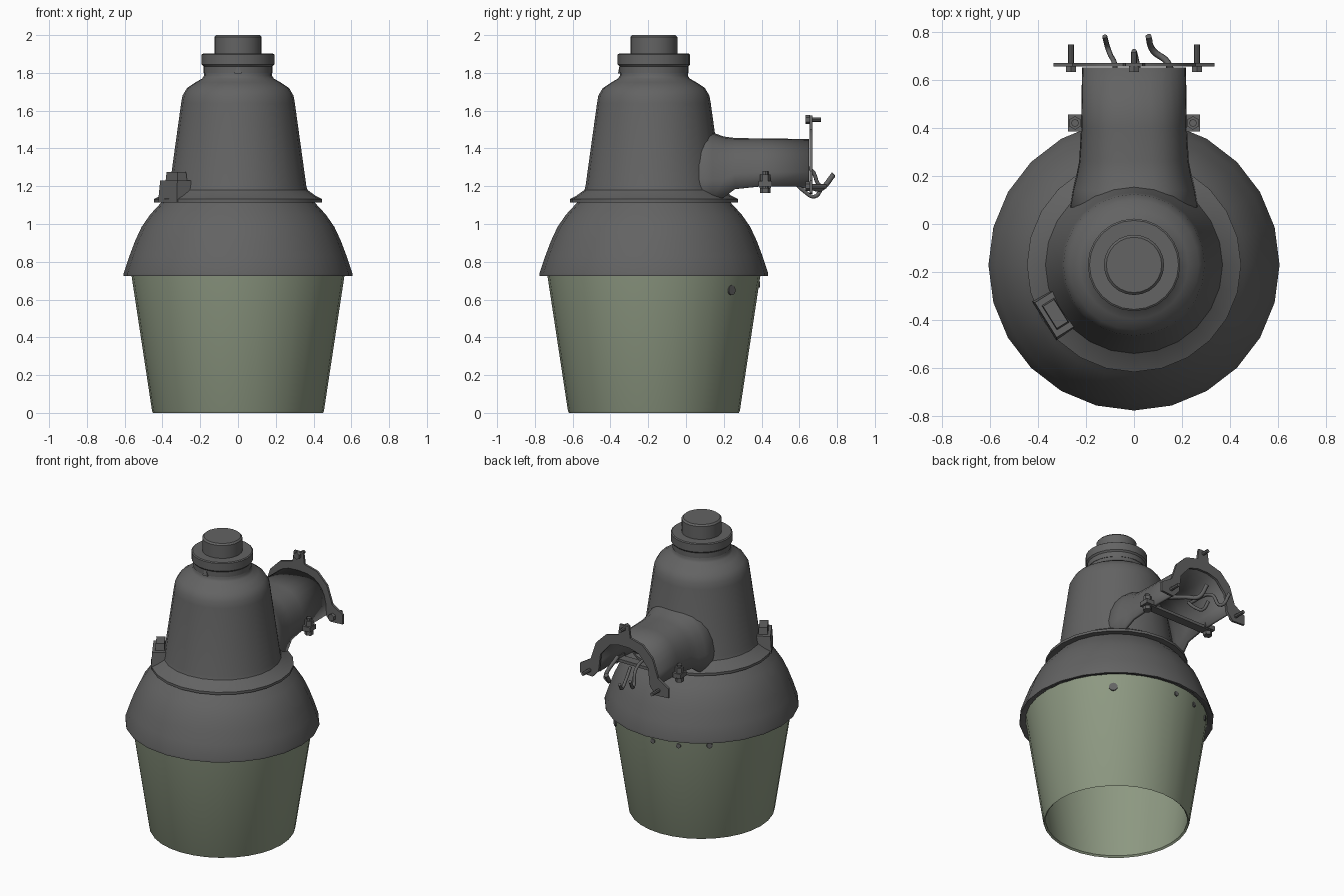
import bpy, bmesh, math
from mathutils import Vector, Matrix

if "Cube" in bpy.data.objects:
    bpy.data.objects.remove(bpy.data.objects["Cube"], do_unlink=True)

AXIS_Y = -0.17  # vertical axis of the lamp head


def material(name, rgb):
    m = bpy.data.materials.new(name)
    m.use_nodes = True
    m.diffuse_color = (*rgb, 1)
    bsdf = m.node_tree.nodes["Principled BSDF"]
    bsdf.inputs["Base Color"].default_value = (*rgb, 1)
    bsdf.inputs["Roughness"].default_value = 0.7
    return m


GREY = material("dark grey metal", (0.125, 0.125, 0.125))
GREEN = material("pale green glass", (0.27, 0.32, 0.225))


def finish(name, bm, mat=GREY, angle=35):
    bmesh.ops.recalc_face_normals(bm, faces=bm.faces)
    mesh = bpy.data.meshes.new(name)
    bm.to_mesh(mesh)
    bm.free()
    ob = bpy.data.objects.new(name, mesh)
    bpy.context.collection.objects.link(ob)
    mesh.materials.append(mat)
    bpy.ops.object.select_all(action="DESELECT")
    ob.select_set(True)
    bpy.context.view_layer.objects.active = ob
    bpy.ops.object.shade_smooth_by_angle(angle=math.radians(angle))
    return ob


def lathe(name, profile, mat=GREY, steps=24):
    """Turn a (radius, height) profile around the lamp axis."""
    bm = bmesh.new()
    vs = [bm.verts.new((0, AXIS_Y - r, z)) for r, z in profile]
    edges = [bm.edges.new(p) for p in zip(vs, vs[1:])]
    bmesh.ops.spin(bm, geom=vs + edges, cent=(0, AXIS_Y, 0), axis=(0, 0, 1),
                   angle=math.tau, steps=steps)
    bmesh.ops.remove_doubles(bm, verts=bm.verts, dist=0.0005)
    return finish(name, bm, mat)


def cylinder(name, start, end, radius, sides=12, mat=GREY):
    a, b = Vector(start), Vector(end)
    turn = (b - a).to_track_quat("Z", "Y").to_matrix().to_4x4()
    bm = bmesh.new()
    bmesh.ops.create_cone(bm, cap_ends=True, segments=sides, radius1=radius, radius2=radius,
                          depth=(b - a).length, matrix=Matrix.Translation((a + b) / 2) @ turn)
    return finish(name, bm, mat)


def box(name, centre, size, angle=0, taper=1):
    bm = bmesh.new()
    bmesh.ops.create_cube(bm, size=1)
    for v in bm.verts:
        if v.co.z > 0:
            v.co.x *= taper
            v.co.y *= taper
    bmesh.ops.transform(bm, verts=bm.verts, matrix=Matrix.Translation(centre)
                        @ Matrix.Rotation(angle, 4, "Z") @ Matrix.Diagonal((*size, 1)))
    return finish(name, bm)


def wire(name, points, radius=0.011):
    curve = bpy.data.curves.new(name, "CURVE")
    curve.dimensions = "3D"
    curve.bevel_depth = radius
    curve.bevel_resolution = 1
    curve.resolution_u = 5
    curve.use_fill_caps = True
    spline = curve.splines.new("BEZIER")
    spline.bezier_points.add(len(points) - 1)
    for bp, co in zip(spline.bezier_points, points):
        bp.co = co
        bp.handle_left_type = bp.handle_right_type = "AUTO"
    curve.materials.append(GREY)
    ob = bpy.data.objects.new(name, curve)
    bpy.context.collection.objects.link(ob)


# Open-bottomed glass refractor and the ceiling inside it
lathe("glass_refractor", [(0.565, 0.735), (0.455, 0.01), (0.45, 0), (0.44, 0.01), (0.55, 0.735)],
      GREEN, 32)
lathe("inner_ceiling", [(0, 0.74), (0.58, 0.74)])

# Flared hood
lathe("hood", [(0.56, 0.745), (0.59, 0.725), (0.605, 0.725), (0.605, 0.74), (0.575, 0.83), (0.545, 0.91),
               (0.51, 0.985), (0.465, 1.05), (0.405, 1.115), (0.3, 1.125)])

# Tapered housing with a foot flange and rounded shoulder
lathe("housing", [(0.34, 1.115), (0.445, 1.115), (0.445, 1.132), (0.41, 1.15), (0.368, 1.18), (0.362, 1.2),
                  (0.301, 1.64), (0.294, 1.68), (0.27, 1.72), (0.225, 1.75), (0.19, 1.77),
                  (0.18, 1.785), (0.18, 1.83)])

# Photocell on top
lathe("photocell_collar", [(0.17, 1.8), (0.183, 1.8), (0.183, 1.835), (0.192, 1.845), (0.192, 1.897),
                           (0.185, 1.902), (0.12, 1.902)])
lathe("photocell_cap", [(0.125, 1.89), (0.125, 1.99), (0.115, 2), (0, 2)])
box("collar_pointer", (0, AXIS_Y - 0.18, 1.815), (0.04, 0.02, 0.035), taper=0.3)

# Arched arm, open underneath, flaring into the housing
bm = bmesh.new()
rows = []
for y, half, low, top in [(0.0, 0.28, 1.125, 1.52), (0.14, 0.255, 1.13, 1.485), (0.2, 0.24, 1.14, 1.463),
                          (0.26, 0.228, 1.185, 1.455), (0.4, 0.22, 1.2, 1.453), (0.65, 0.216, 1.2, 1.45)]:
    row = []
    for i in range(15):
        a = math.pi * i / 14
        c, s = math.cos(a), math.sin(a)
        row.append(bm.verts.new((half * math.copysign(abs(c) ** 0.75, c), y,
                                 low + (top - low) * s ** 0.8)))
    rows.append(row)
for r0, r1 in zip(rows, rows[1:]):
    for i in range(14):
        bm.faces.new((r0[i], r0[i + 1], r1[i + 1], r1[i]))
arm = finish("mounting_arm", bm, angle=50)
shell = arm.modifiers.new("Wall", "SOLIDIFY")
shell.thickness = 0.018
shell.offset = -1

# Arch-shaped wall flange with a top tab and two feet
half = [(0.035, 1.575), (0.045, 1.50), (0.14, 1.475), (0.215, 1.40), (0.255, 1.28), (0.335, 1.23),
        (0.335, 1.165), (0.24, 1.16), (0.195, 1.21), (0.18, 1.33), (0.11, 1.41), (0.04, 1.43)]
outline = half + [(-x, z) for x, z in reversed(half)]
bm = bmesh.new()
plate = bm.faces.new([bm.verts.new((x, 0.655, z)) for x, z in outline])
extruded = bmesh.ops.extrude_face_region(bm, geom=[plate])["geom"]
bmesh.ops.translate(bm, vec=(0, 0.015, 0), verts=[g for g in extruded if isinstance(g, bmesh.types.BMVert)])
finish("wall_flange", bm)

# Flange screws
for name, x, z, tip in [("top", 0, 1.553, 0.715), ("left", 0.262, 1.2, 0.745), ("right", -0.262, 1.2, 0.745)]:
    cylinder(name + "_flange_screw", (x, 0.64, z), (x, tip, z), 0.012, 8)
    cylinder(name + "_flange_screw_head", (x, 0.632, z), (x, 0.656, z), 0.024, 6)

# Clamp lugs, bolts and the strap beneath the arm
for side, s in (("left", 1), ("right", -1)):
    x = 0.245 * s
    box(side + "_clamp_lug", (0.235 * s, 0.42, 1.213), (0.08, 0.07, 0.03))
    cylinder(side + "_clamp_bolt", (x, 0.42, 1.165), (x, 0.42, 1.28), 0.016, 8)
    cylinder(side + "_clamp_nut", (x, 0.42, 1.228), (x, 0.42, 1.262), 0.028, 6)
    cylinder(side + "_clamp_bolt_head", (x, 0.42, 1.165), (x, 0.42, 1.19), 0.028, 6)
box("clamp_strap", (0, 0.42, 1.2), (0.48, 0.06, 0.02))

# Loose supply wires
wire("right_wire", [(-0.07, 0.45, 1.32), (-0.08, 0.66, 1.29), (-0.105, 0.72, 1.2), (-0.122, 0.78, 1.265)])
wire("left_wire", [(0.17, 0.5, 1.25), (0.14, 0.67, 1.19), (0.08, 0.72, 1.19), (0.06, 0.78, 1.26)], 0.014)
wire("lower_wire", [(0.03, 0.56, 1.24), (0.02, 0.63, 1.17), (0.01, 0.68, 1.145), (0, 0.72, 1.19)])

# Latch block on the housing
turn = math.radians(212)
out = Vector((math.cos(turn), math.sin(turn), 0))
base = Vector((0, AXIS_Y, 0))
box("latch_block", base + out * 0.365 + Vector((0, 0, 1.172)), (0.15, 0.19, 0.115), turn, 0.9)
box("latch_button", base + out * 0.385 + Vector((0, 0, 1.25)), (0.06, 0.12, 0.05), turn, 0.9)

# Small clips showing on the glass near the hood
for i, (deg, z, r) in enumerate([(48, 0.65, 0.027), (92, 0.68, 0.016), (110, 0.68, 0.016), (130, 0.69, 0.018)]):
    d = Vector((math.cos(math.radians(deg)), math.sin(math.radians(deg)), 0))
    radius = 0.455 + 0.11 * (z - 0.01) / 0.725
    p = base + d * radius + Vector((0, 0, z))
    cylinder(f"glass_clip_{i + 1}", p - d * 0.004, p + d * 0.005, r, 10)
